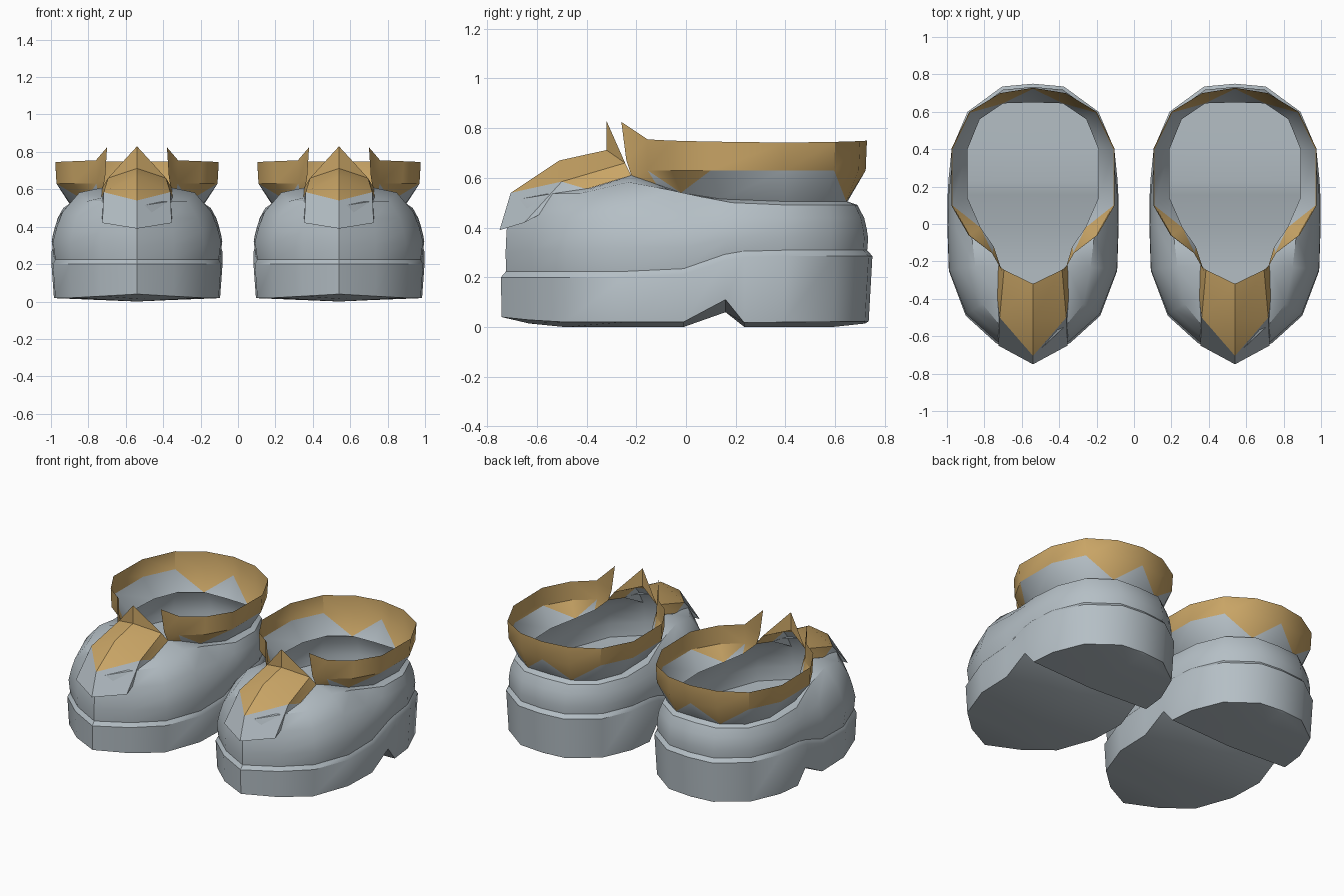
import bpy
from mathutils import Vector as V

if "Cube" in bpy.data.objects:
    bpy.data.objects.remove(bpy.data.objects["Cube"])


def mat(name, rgb):
    m = bpy.data.materials.new(name)
    m.diffuse_color = (*rgb, 1)
    m.use_nodes = True
    m.node_tree.nodes["Principled BSDF"].inputs["Base Color"].default_value = m.diffuse_color
    return m


GREY = mat("pale_grey", (0.46, 0.52, 0.56))
GOLD = mat("gold_trim", (0.60, 0.385, 0.135))


def interp(y, table):
    """Piecewise linear height along the shoe."""
    for (a, za), (b, zb) in zip(table, table[1:]):
        if y <= b:
            t = max(0, (y - a) / (b - a))
            return za + (zb - za) * t
    return table[-1][1]


def build(name, faces, angle=35):
    """faces: (points, material index) for the +x half; mirrored, then placed as a pair."""
    verts, index, polys, mats = [], {}, [], []

    def vid(p):
        key = tuple(round(c, 4) + 0.0 for c in p)
        if key not in index:
            index[key] = len(verts)
            verts.append(key)
        return index[key]

    for pts, m in faces:
        for sx in (1, -1):
            ids = [vid((p[0] * sx, p[1], p[2])) for p in pts]
            ids = list(dict.fromkeys(ids))
            if len(ids) > 2:
                polys.append(ids if sx == 1 else ids[::-1])
                mats.append(m)
    mesh = bpy.data.meshes.new(name)
    mesh.from_pydata(verts, [], polys)
    mesh.materials.append(GREY)
    mesh.materials.append(GOLD)
    mesh.polygons.foreach_set("material_index", mats)
    mesh.update()
    for side, x in (("left", -0.54), ("right", 0.54)):
        ob = bpy.data.objects.new(f"{side}_{name}", mesh)
        ob.location.x = x
        bpy.context.collection.objects.link(ob)
    bpy.ops.object.select_all(action='DESELECT')
    ob.select_set(True)
    bpy.context.view_layer.objects.active = ob
    bpy.ops.object.shade_smooth_by_angle(angle=angle * 3.14159 / 180)


def band(lo, hi, m=0):
    return [((lo[i], lo[i + 1], hi[i + 1], hi[i]), m) for i in range(len(lo) - 1)]


# Plan outline of one half, toe to heel
plan = [(0, -.745), (.20, -.635), (.36, -.49), (.45, -.25), (.458, -.01), (.456, .16),
        (.452, .235), (.435, .4), (.35, .6), (.165, .735), (0, .75)]
wall_z = [(-1, .2), (-.04, .2), (.14, .265), (.26, .285), (1, .285)]
foot_z = [(-.745, .04), (-.55, .02), (-.01, .02), (.16, .11), (.235, .018), (1, .025)]
mid_z = [(-.72, .03), (-.55, 0), (-.01, .0), (.16, .06), (.235, 0), (.65, 0), (.75, .02)]

# Sole: wall, narrow ledge, underside with arch notch, insole cap
foot = [V((x * .97, y * (.98 if y > .3 else .995), interp(y, foot_z))) for x, y in plan]
wall = [V((x, y, interp(y, wall_z))) for x, y in plan]
rim = [V((x * .97, y * .972, interp(y, wall_z) + .024)) for x, y in plan]
under = [V((0, p.y, interp(p.y, mid_z))) for p in foot]
under[0], under[-1] = foot[0], foot[-1]
floor = [V((0, p.y, p.z)) for p in rim]
build("sole", band(foot, wall) + band(wall, rim) + band(under, foot) + band(rim, floor))

# Upper: bulges from the sole rim to the opening edge
opening = [V(p) for p in (
    (0, -.69, .53), (.165, -.46, .56), (.19, -.38, .56), (.18, -.22, .61), (.21, -.12, .575),
    (.28, -.02, .54), (.35, .14, .515), (.35, .4, .505), (.285, .56, .505), (.16, .645, .505),
    (0, .65, .505))]
rings = []
for s, t in ((0, 0), (-.05, .25), (.03, .45), (.15, .66), (.5, .93), (1, 1)):
    ring = []
    for a, b in zip(rim, opening):
        p = a.lerp(b, s)
        p.z = a.z + (b.z - a.z) * t
        ring.append(p)
    rings.append(ring)
build("upper", [f for a, b in zip(rings, rings[1:]) for f in band(a, b)], 40)

# Collar: flared cuff, gold with grey zigzag along its base
low = opening[3:]
top = [V(p) for p in (
    (.16, -.26, .825), (.22, -.155, .755), (.345, -.06, .75), (.437, .1, .746),
    (.437, .4, .742), (.34, .6, .745), (.175, .7, .748), (0, .728, .75))]
mid = [V((p.x * .985, p.y * .993, .63)) for p in top]
mid[0] = V((.17, -.24, .67))
collar = band(mid, top, 1)
apex = (2, 6)                       # gold points reach the base here
for i in range(len(low) - 1):
    j = i + 1
    if i == 0:
        collar.append(((low[0], low[1], mid[1], mid[0]), 1))
    elif i in apex:
        collar += [((low[i], mid[j], mid[i]), 1), ((low[i], low[j], mid[j]), 0)]
    elif j in apex:
        collar += [((low[j], mid[j], mid[i]), 1), ((low[i], low[j], mid[i]), 0)]
    else:
        collar.append(((low[i], low[j], mid[j], mid[i]), 0))
build("collar", collar, 30)

# Tongue strap: ridged gold top, grey flap over the toe, pointed back tab
ridge = [V((0, -.705, .54)), V((0, -.51, .67)), V((0, -.32, .712))]
shoulder = [V((.178, -.5, .585)), V((.155, -.245, .66))]
edge = [V((.19, -.4, .555)), V((.185, -.22, .61))]
strap = [
    ((ridge[0], shoulder[0], ridge[1]), 1),
    ((ridge[1], shoulder[0], shoulder[1], ridge[2]), 1),
    ((shoulder[0], edge[0], edge[1], shoulder[1]), 1),
    ((V((0, -.75, .39)), V((.185, -.65, .42)), shoulder[0], ridge[0]), 0),
    ((V((.185, -.65, .42)), edge[0], shoulder[0]), 0),
    ((ridge[2], shoulder[1], V((0, -.32, .83))), 1),
]
build("tongue_strap", strap, 20)
